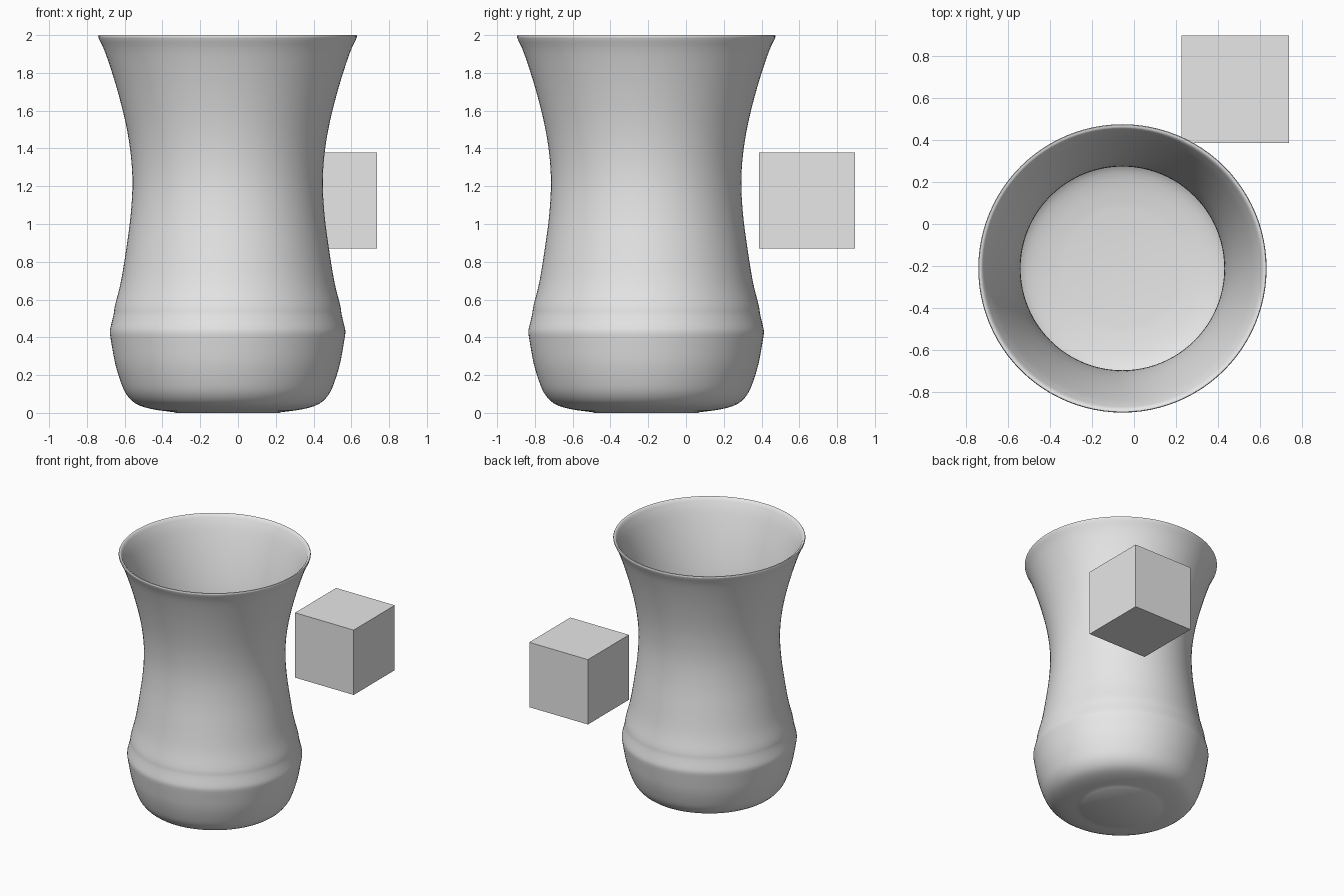
import bpy, bmesh, math
from mathutils import Vector

if "Cube" in bpy.data.objects:
    bpy.data.objects.remove(bpy.data.objects["Cube"])

grey = bpy.data.materials.new("plain_grey")
grey.diffuse_color = (0.8, 0.8, 0.8, 1)
grey.use_nodes = True
grey.node_tree.nodes["Principled BSDF"].inputs["Base Color"].default_value = grey.diffuse_color


def finish(bm, name, loc):
    bmesh.ops.recalc_face_normals(bm, faces=bm.faces)
    mesh = bpy.data.meshes.new(name)
    bm.to_mesh(mesh)
    bm.free()
    mesh.materials.append(grey)
    ob = bpy.data.objects.new(name, mesh)
    ob.location = loc
    bpy.context.collection.objects.link(ob)
    return ob


def smooth_curve(pts, steps=5):
    """Catmull-Rom curve through (radius, height) points."""
    p = [Vector(q) for q in pts]
    p = [2 * p[0] - p[1]] + p + [2 * p[-1] - p[-2]]
    out = []
    for a, b, c, d in zip(p, p[1:], p[2:], p[3:]):
        for i in range(steps):
            t = i / steps
            out.append(0.5 * (2 * b + (c - a) * t + (2 * a - 5 * b + 4 * c - d) * t * t
                              + (3 * b - a - 3 * c + d) * t ** 3))
    return out + [p[-2]]


# Vase outer wall: rounded base, belly ridge, waist, flared lip
base = smooth_curve([(0.28, 0.003), (0.40, 0.02), (0.485, 0.048), (0.537, 0.10),
                     (0.568, 0.17), (0.595, 0.26), (0.612, 0.35), (0.622, 0.41)], 3)
body = smooth_curve([(0.622, 0.445), (0.604, 0.52), (0.596, 0.57), (0.564, 0.70),
                     (0.532, 0.90), (0.512, 1.06), (0.504, 1.22), (0.513, 1.37),
                     (0.539, 1.53), (0.587, 1.72), (0.645, 1.90), (0.683, 1.985)], 4)
outer = base + [Vector((0.624, 0.428))] + body

# Inner wall: the outer profile offset inward by the wall thickness
WALL = 0.02
inner = []
for i in range(len(outer)):
    t = (outer[min(i + 1, len(outer) - 1)] - outer[max(i - 1, 0)]).normalized()
    inner.append(outer[i] + WALL * Vector((-t.y, t.x)))
lip = [Vector((0.685, 1.994)), Vector((0.682, 2.0)), Vector((0.673, 2.0))]
profile = [Vector((0, 0))] + [Vector((0.275, 0))] + outer + lip + inner[::-1] + [Vector((0, inner[0].y))]

bm = bmesh.new()
verts = [bm.verts.new((p.x, 0, p.y)) for p in profile]
edges = [bm.edges.new(e) for e in zip(verts, verts[1:])]
bmesh.ops.spin(bm, geom=verts + edges, cent=(0, 0, 0), axis=(0, 0, 1),
               angle=math.tau, steps=96, use_duplicate=False)
bmesh.ops.remove_doubles(bm, verts=bm.verts, dist=0.0005)
vase = finish(bm, "vase", (-0.055, -0.211, 0))
bpy.context.view_layer.objects.active = vase
vase.select_set(True)
bpy.ops.object.shade_smooth_by_angle(angle=math.radians(40))

# Plain cube floating beside the vase
bm = bmesh.new()
bmesh.ops.create_cube(bm, size=0.51)
finish(bm, "cube", (0.481, 0.641, 1.124))
